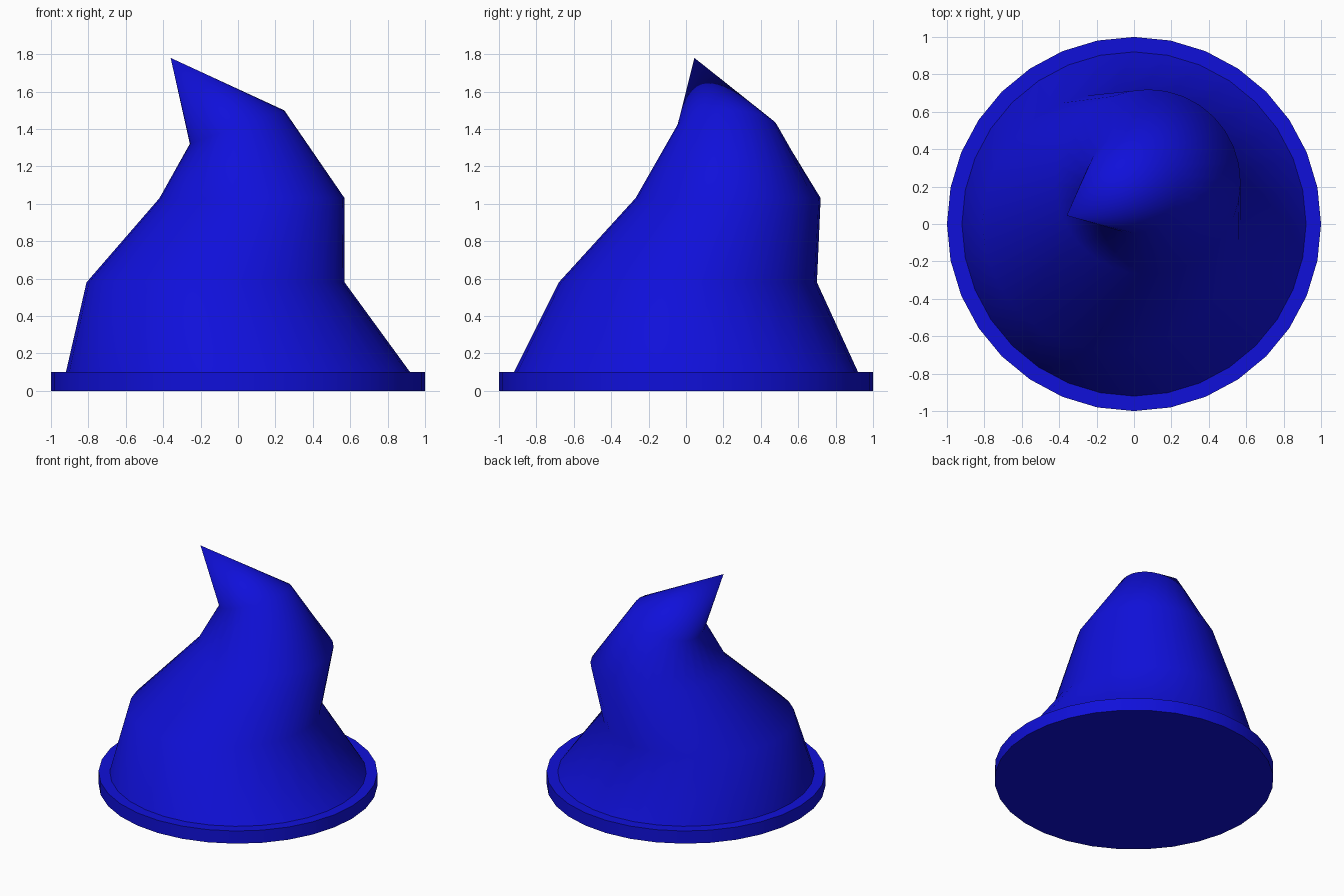
import bpy, bmesh, math
from mathutils import Vector

if "Cube" in bpy.data.objects:
    bpy.data.objects.remove(bpy.data.objects["Cube"])

SIDES = 32


def ring(bm, center, radius, tilt=0.0):
    """Circle of vertices, tilted about the y axis so +x rises."""
    c, s = math.cos(tilt), math.sin(tilt)
    verts = []
    for i in range(SIDES):
        a = 2 * math.pi * i / SIDES
        x, y = radius * math.cos(a), radius * math.sin(a)
        verts.append(bm.verts.new(Vector(center) + Vector((x * c, y, x * s))))
    return verts


def bridge(bm, lower, upper):
    for i in range(SIDES):
        j = (i + 1) % SIDES
        bm.faces.new((lower[i], lower[j], upper[j], upper[i]))


bm = bmesh.new()

# brim disc, then the crooked cone rising from its inset top
sections = [
    ((0, 0, 0), 1.0, 0),
    ((0, 0, 0.1), 1.0, 0),
    ((0, 0, 0.1), 0.92, 0),
    ((-0.12, 0.01, 0.58), 0.69, 0),
    ((0.075, 0.225, 1.03), 0.495, 0),
    ((-0.005, 0.22, 1.41), 0.268, math.radians(19.5)),
]
rings = [ring(bm, *s) for s in sections]
for lower, upper in zip(rings, rings[1:]):
    bridge(bm, lower, upper)
bm.faces.new(reversed(rings[0]))

# bent tip
tip = bm.verts.new((-0.36, 0.045, 1.78))
for i in range(SIDES):
    bm.faces.new((rings[-1][i], rings[-1][(i + 1) % SIDES], tip))

mesh = bpy.data.meshes.new("pointed_hat")
bm.to_mesh(mesh)
bm.free()
hat = bpy.data.objects.new("pointed_hat", mesh)
bpy.context.collection.objects.link(hat)

# blue felt
felt = bpy.data.materials.new("blue_felt")
felt.diffuse_color = (0.005, 0.005, 0.7, 1)
felt.use_nodes = True
felt.node_tree.nodes["Principled BSDF"].inputs["Base Color"].default_value = felt.diffuse_color
mesh.materials.append(felt)

# smooth cone, crisp brim edges
bpy.context.view_layer.objects.active = hat
hat.select_set(True)
bpy.ops.object.shade_smooth_by_angle(angle=math.radians(46))
